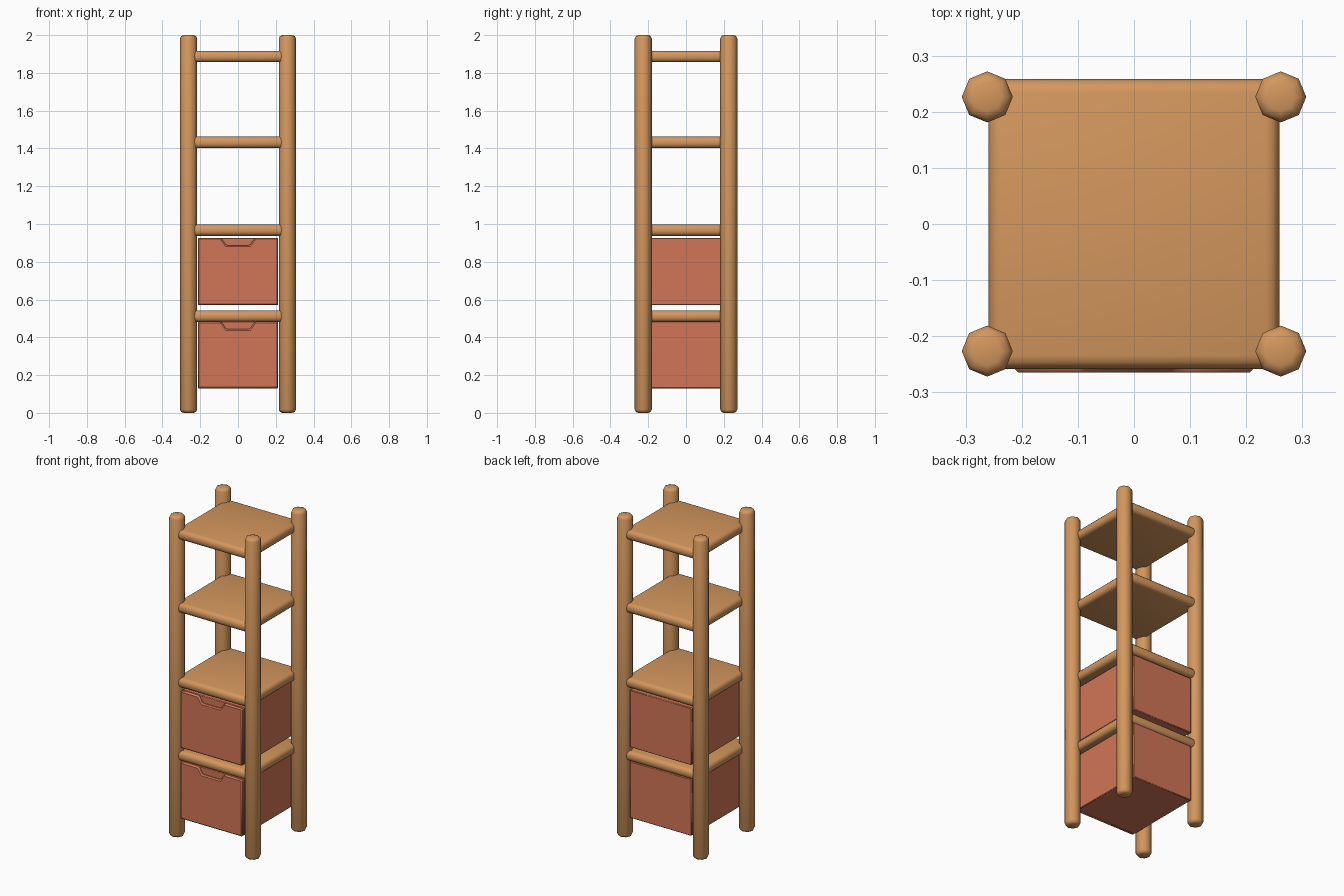
import bpy, bmesh, math

if "Cube" in bpy.data.objects:
    bpy.data.objects.remove(bpy.data.objects["Cube"])


def material(name, rgb):
    m = bpy.data.materials.new(name)
    m.diffuse_color = (*rgb, 1)
    m.use_nodes = True
    m.node_tree.nodes["Principled BSDF"].inputs["Base Color"].default_value = m.diffuse_color
    return m


WOOD = material("warm_wood", (0.66, 0.31, 0.11))
RED = material("terracotta", (0.64, 0.18, 0.095))


def finish(name, bm, mat, bevel=0, segments=1, angle=40):
    bmesh.ops.recalc_face_normals(bm, faces=bm.faces)
    me = bpy.data.meshes.new(name)
    bm.to_mesh(me)
    bm.free()
    me.materials.append(mat)
    ob = bpy.data.objects.new(name, me)
    bpy.context.collection.objects.link(ob)
    bpy.ops.object.select_all(action='DESELECT')
    bpy.context.view_layer.objects.active = ob
    ob.select_set(True)
    if bevel:
        b = ob.modifiers.new("bevel", 'BEVEL')
        b.width, b.segments = bevel, segments
        b.limit_method = 'ANGLE'
        bpy.ops.object.modifier_apply(modifier="bevel")
    bpy.ops.object.shade_smooth_by_angle(angle=math.radians(angle))
    return ob


def box(name, x0, x1, y0, y1, z0, z1, mat, **kw):
    bm = bmesh.new()
    bmesh.ops.create_cube(bm, size=1)
    for v in bm.verts:
        v.co.x = x0 + (v.co.x + .5) * (x1 - x0)
        v.co.y = y0 + (v.co.y + .5) * (y1 - y0)
        v.co.z = z0 + (v.co.z + .5) * (z1 - z0)
    return finish(name, bm, mat, **kw)


def post(name, cx, cy):
    # eight-sided pole with rounded ends
    profile = [(.026, 0), (.039, .005), (.0455, .018),
               (.0455, 1.982), (.039, 1.995), (.026, 2)]
    bm = bmesh.new()
    rings = [[bm.verts.new((cx + r * math.cos(i * math.pi / 4),
                            cy + r * math.sin(i * math.pi / 4), z))
              for i in range(8)] for r, z in profile]
    for a, b in zip(rings, rings[1:]):
        for i in range(8):
            j = (i + 1) % 8
            bm.faces.new((a[i], a[j], b[j], b[i]))
    bm.faces.new(rings[0][::-1])
    bm.faces.new(rings[-1])
    finish(name, bm, WOOD, angle=60)


def drawer(name, z0, z1):
    # solid body behind the front panel
    box(name + "_body", -.212, .212, -.247, .25, z0, z1, RED, bevel=.004)
    # front panel with a trapezoid finger notch in its top edge
    outline = [(-.213, z0), (.213, z0), (.213, z1), (.09, z1),
               (.062, z1 - .04), (-.062, z1 - .04), (-.09, z1), (-.213, z1)]
    bm = bmesh.new()
    face = bm.faces.new([bm.verts.new((x, -.265, z)) for x, z in outline])
    ext = bmesh.ops.extrude_face_region(bm, geom=[face], use_keep_orig=True)
    for v in ext["geom"]:
        if isinstance(v, bmesh.types.BMVert):
            v.co.y = -.245
    finish(name + "_front", bm, RED, bevel=.007)


# corner posts
for sx, side in ((-1, "left"), (1, "right")):
    for sy, end in ((-1, "front"), (1, "back")):
        post(f"post_{end}_{side}", sx * .2615, sy * .2265)

# shelves with rounded edges
for i, z in enumerate((.482, .937, 1.402, 1.857)):
    box(f"shelf_{i + 1}", -.259, .259, -.258, .258, z, z + .06, WOOD,
        bevel=.024, segments=3)

# drawers
drawer("lower_drawer", .13, .484)
drawer("upper_drawer", .57, .927)
